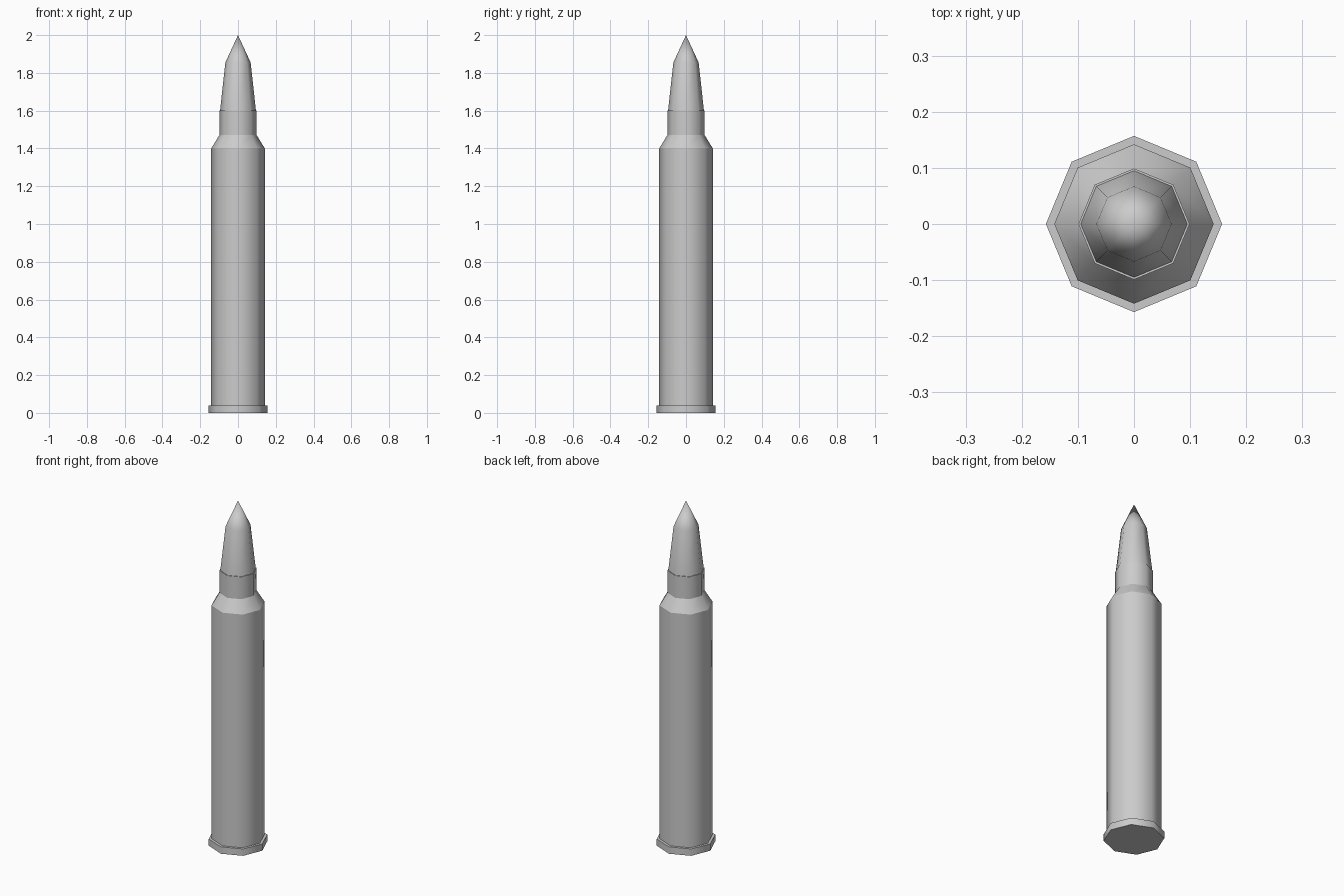
import bpy, bmesh
from math import cos, sin, pi

if "Cube" in bpy.data.objects:
    bpy.data.objects.remove(bpy.data.objects["Cube"])

SIDES = 8


def lathe(name, profile, sharp_rings):
    """Revolve (radius, z) points about z; radius 0 makes a pole."""
    bm = bmesh.new()
    rings = []
    for r, z in profile:
        n = SIDES if r > 0 else 1
        rings.append([bm.verts.new((r * cos(2 * pi * i / SIDES), r * sin(2 * pi * i / SIDES), z))
                      for i in range(n)])
    for a, b in zip(rings, rings[1:]):
        for i in range(SIDES):
            j = (i + 1) % SIDES
            if len(b) == 1:
                bm.faces.new((a[i], a[j], b[0]))
            else:
                bm.faces.new((a[i], a[j], b[j], b[i]))
    if len(rings[0]) > 1 and sharp_rings:
        bm.faces.new(list(reversed(rings[0])))
    for f in bm.faces:
        f.smooth = True
    # creased rings stay crisp while the sides shade round
    if sharp_rings:
        for ring in rings:
            for i in range(len(ring)):
                e = bm.edges.get((ring[i], ring[(i + 1) % SIDES]))
                if e:
                    e.smooth = False
    bm.normal_update()
    mesh = bpy.data.meshes.new(name)
    bm.to_mesh(mesh)
    bm.free()
    obj = bpy.data.objects.new(name, mesh)
    bpy.context.collection.objects.link(obj)
    return obj


# Casing: base rim, body, shoulder, neck and mouth lip
lathe("casing", [(0.157, 0), (0.157, 0.04), (0.142, 0.04), (0.142, 1.40),
                 (0.099, 1.47), (0.099, 1.60), (0.095, 1.60)], True)

# Pointed bullet seated in the mouth
lathe("bullet", [(0.095, 1.60), (0.067, 1.855), (0, 2.0)], False)
